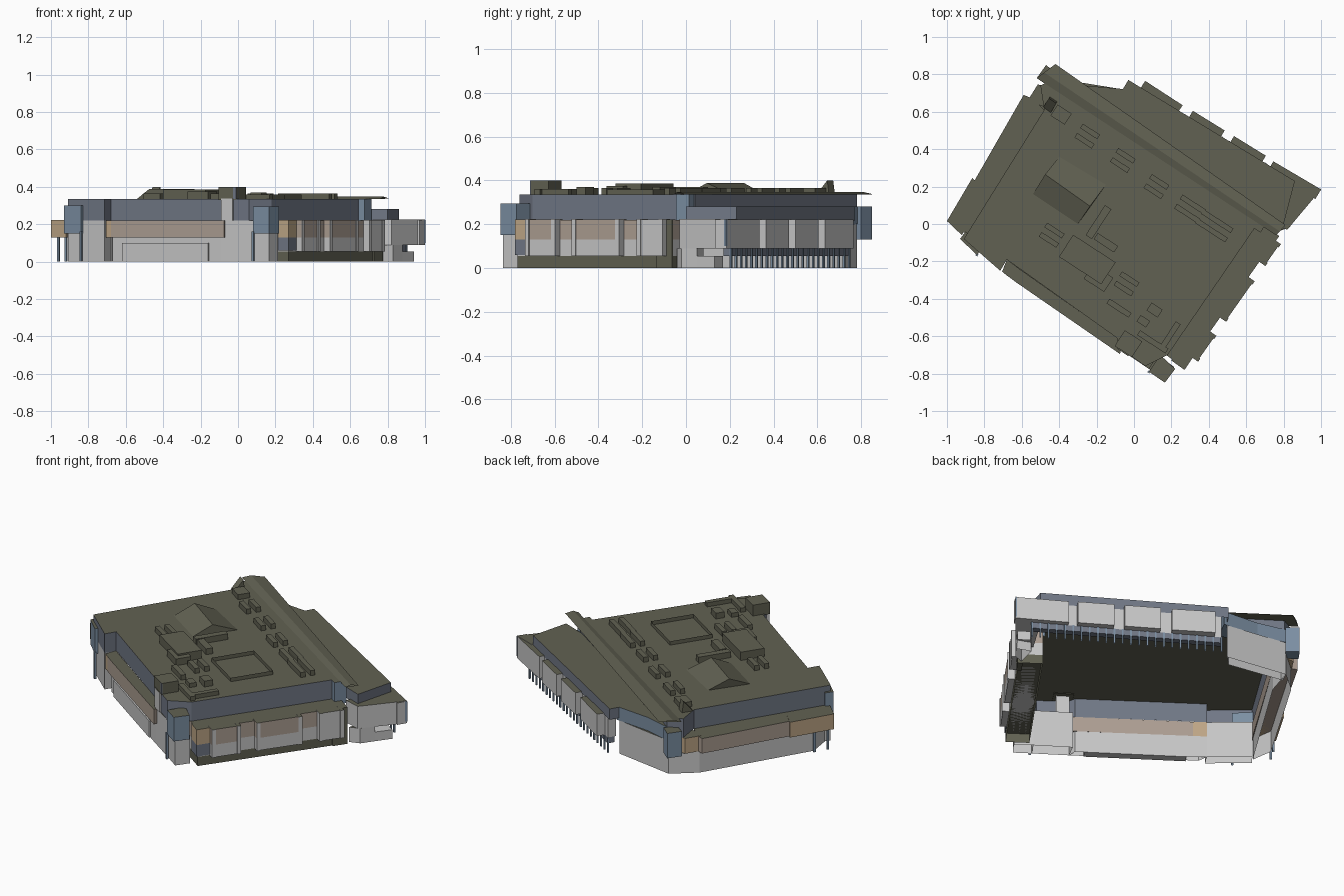
import bpy, bmesh, math
from mathutils import Vector

cube = bpy.data.objects.get("Cube")
if cube:
    bpy.data.objects.remove(cube, do_unlink=True)


def material(name, rgb):
    m = bpy.data.materials.new(name)
    m.use_nodes = True
    m.diffuse_color = (*rgb, 1)
    bsdf = next(n for n in m.node_tree.nodes if n.type == 'BSDF_PRINCIPLED')
    bsdf.inputs["Base Color"].default_value = (*rgb, 1)
    return m


OLIVE = material("olive_roof", (.12, .12, .085))
GREY = material("light_grey_wall", (.57, .57, .57))
BLUE = material("slate_blue_wall", (.165, .188, .238))
STEEL = material("steel_blue_panel", (.20, .275, .365))
MAUVE = material("dusty_beige_wall", (.42, .345, .29))
TAN = material("tan_panel", (.52, .385, .24))


def finish(name, bm, mats):
    bmesh.ops.recalc_face_normals(bm, faces=bm.faces)
    mesh = bpy.data.meshes.new(name)
    bm.to_mesh(mesh)
    bm.free()
    for m in mats:
        mesh.materials.append(m)
    ob = bpy.data.objects.new(name, mesh)
    bpy.context.collection.objects.link(ob)


def prism(name, pts, z0, z1, wall, top=OLIVE, bottom=False):
    """Upright block on a plan outline; open below unless bottom is set."""
    bm = bmesh.new()
    lo = [bm.verts.new((x, y, z0)) for x, y in pts]
    hi = [bm.verts.new((x, y, z1)) for x, y in pts]
    n = len(pts)
    for i in range(n):
        j = (i + 1) % n
        bm.faces.new((lo[i], lo[j], hi[j], hi[i]))
    if top:
        bm.faces.new(hi).material_index = 1
    if bottom:
        bm.faces.new(lo[::-1])
    finish(name, bm, [wall, top or wall])


def strip(name, a, b, depth, z0, z1, wall, top=OLIVE, bottom=True, out=0):
    """Block along the line a-b, reaching depth to the left of it."""
    a, b = Vector(a), Vector(b)
    d = (b - a).normalized()
    side = Vector((-d.y, d.x))
    a, b = a - side * out, b - side * out
    prism(name, [a, b, b + side * (depth + out), a + side * (depth + out)],
          z0, z1, wall, top, bottom)


def box(name, x, y, lx, ly, z0, z1, wall=OLIVE, top=OLIVE):
    """Roof box turned to the building's main direction."""
    c, s = math.cos(math.radians(-33)), math.sin(math.radians(-33))
    pts = [(x + c * i * lx / 2 - s * j * ly / 2, y + s * i * lx / 2 + c * j * ly / 2)
           for i, j in ((-1, -1), (1, -1), (1, 1), (-1, 1))]
    prism(name, pts, z0, z1, wall, top)


def post(name, x, y, z1, width=.012):
    box(name, x, y, width, width, 0, z1, STEEL, STEEL)


def wedge(name, verts):
    """Ridge shape: two foot points, two ridge points, two rear points."""
    bm = bmesh.new()
    v = [bm.verts.new(p) for p in verts]
    for f in ((0, 1, 2, 3), (3, 2, 5, 4), (0, 3, 4), (1, 5, 2)):
        bm.faces.new([v[i] for i in f])
    finish(name, bm, [OLIVE])


ROOF = .335

# Upper storey with the main roof
prism("upper_storey", [(-.91, -.08), (-.715, -.25), (-.68, -.19), (-.09, -.61),
                       (-.08, -.66), (.06, -.76), (.18, -.70), (.64, -.03),
                       (.68, .04), (-.42, .78), (-.50, .74), (-.48, .61)],
      .22, ROOF, BLUE)

# Long folded roof strip along the back edge
bm = bmesh.new()
left = [(-.52, .78, ROOF), (-.48, .81, .347), (-.42, .855, .337)]
right = [(.76, -.06, ROOF), (.78, -.04, .347), (.81, -.005, .337)]
lv = [bm.verts.new(p) for p in left]
rv = [bm.verts.new(p) for p in right]
for i in range(2):
    bm.faces.new((lv[i], rv[i], rv[i + 1], lv[i + 1]))
bm.faces.new((lv[0], lv[2], rv[2], rv[0]))
finish("roof_strip", bm, [OLIVE])
prism("back_corner_panel", [(-.52, .78), (-.46, .74), (-.41, .80), (-.47, .85)],
      .13, .28, STEEL, bottom=True)
box("side_column", .67, 0, .06, .07, .2, ROOF, STEEL)

# Left side terrace
prism("left_base", [(-.91, .08), (-.89, -.05), (-.48, .61), (-.43, .78), (-.56, .67)],
      0, .13, GREY)
prism("left_terrace", [(-.98, .01), (-.89, -.06), (-.48, .61), (-.54, .67), (-.59, .69)],
      .13, .22, MAUVE, bottom=True)
prism("left_corner_bay", [(-1, .016), (-.92, -.06), (-.80, .18), (-.865, .245)],
      .13, .222, TAN, bottom=True)
prism("left_back_bay", [(-.565, .665), (-.47, .62), (-.43, .74), (-.515, .745)],
      .13, .222, TAN, bottom=True)
for x, y in ((-.96, .02), (-.92, .09)):
    post("left_post", x, y, .13)

# Front left corner and long front bay
prism("front_left_base", [(-.91, -.08), (-.715, -.25), (-.68, -.19), (-.87, -.03)],
      0, .22, GREY)
prism("front_left_panel", [(-.93, -.08), (-.84, -.165), (-.81, -.13), (-.90, -.04)],
      .15, .30, STEEL, bottom=True)
post("front_left_post", -.84, -.165, .16)
prism("front_base", [(-.67, -.25), (-.09, -.66), (-.09, -.61), (-.68, -.19)],
      0, .13, GREY)
prism("front_bay", [(-.68, -.275), (-.63, -.312), (-.075, -.695), (-.06, -.63), (-.62, -.235)],
      .13, .22, MAUVE, bottom=True)
prism("front_bay_end", [(-.705, -.255), (-.68, -.275), (-.62, -.235), (-.68, -.19)],
      .13, .22, TAN, bottom=True)
strip("front_plinth", (-.62, -.30), (-.16, -.62), .05, 0, .10, GREY, GREY)

# Front pillar and right front corner
prism("front_pillar", [(-.09, -.66), (.08, -.775), (.13, -.70), (-.05, -.58)],
      0, .22, GREY)
prism("front_pillar_top", [(-.092, -.665), (-.03, -.707), (.01, -.65), (-.05, -.61)],
      .22, .338, GREY)
prism("corner_base", [(.08, -.775), (.165, -.835), (.215, -.765), (.13, -.70)],
      0, .17, GREY)
prism("corner_panel", [(.08, -.79), (.165, -.848), (.22, -.775), (.14, -.70)],
      .15, .295, STEEL, bottom=True)
post("corner_post", .08, -.79, .16)
box("chimney", -.03, -.64, .11, .10, .33, .40)
strip("chimney_front", (-.103, -.652), (-.011, -.712), .005, .336, .40, BLUE)

# Right side terrace with projecting bays and fins
A, B = Vector((.27, -.77)), Vector((.77, -.06))
strip("right_plinth", A, B, .13, 0, .055, OLIVE, bottom=False)
strip("right_lower_wall", A, B, .13, .055, .13, GREY)
strip("right_terrace", A, B, .13, .13, .22, MAUVE)
for t0, t1, upper in ((.08, .25, MAUVE), (.38, .66, MAUVE), (.80, .94, GREY)):
    a, b = A.lerp(B, t0), A.lerp(B, t1)
    strip("bay_lower", a, b, .02, .055, .13, GREY, out=.035)
    strip("bay_upper", a, b, .02, .13, .222, upper, out=.035)
    for t in (t0, t1):
        p = A.lerp(B, t)
        strip("fin", p, p + (B - A) * .025, .02, .055, .223, GREY, out=.04)
strip("right_end_plate", A.lerp(B, .90), B, .02, 0, .221, OLIVE, out=.008)
corner = [(.20, -.73), (.27, -.78), (.33, -.69), (.24, -.62)]
prism("right_corner_lower", corner, .06, .13, BLUE, bottom=True)
prism("right_corner_upper", corner, .13, .222, TAN)

# Back wing: raised roof, grey bays, beam and row of posts
prism("wing_storey", [(-.06, .72), (-.03, .77), (.86, .23), (.80, .0), (.62, .07), (-.15, .60)],
      .215, .28, BLUE)
F, G = Vector((.90, .205)), Vector((.0, .745))
strip("wing_wall", F, G, .05, .09, .22, GREY)
strip("wing_beam", F, G, .04, .055, .09, BLUE, BLUE)
for a, b in (((1.0, .185), (.745, .335)), ((.705, .365), (.535, .47)),
             ((.485, .50), (.315, .605)), ((.26, .635), (.06, .765))):
    strip("wing_bay", a, b, .06, .09, .222, GREY)
for i in range(24):
    p = F.lerp(G, i / 23)
    post("wing_post", p.x, p.y, .09, .009)

# End of the wing
E, H = Vector((.82, -.03)), Vector((1.0, .185))
prism("wing_end_bay", [E, H, (.86, .235), (.72, .0)], .09, .224, GREY, bottom=True)
strip("wing_end_panel", E.lerp(H, .84), H, .008, .10, .222, STEEL, STEEL, out=.002)
prism("wing_end_base", [(.77, -.04), (.83, -.02), (.88, .05), (.80, .08)],
      0, .09, GREY)
prism("wing_end_step", [(.88, .05), (.94, .13), (.88, .17), (.80, .08)],
      0, .055, GREY, GREY)

# Slanted back wall between the wing and the left side
prism("slanted_wall", [(-.06, .72), (-.43, .78), (-.46, .72), (-.12, .66)],
      0, .2, GREY)
prism("slanted_parapet", [(-.04, .72), (-.26, .74), (-.45, .79), (-.44, .70), (-.1, .60)],
      .2, .28, STEEL, bottom=True)

# Ridge-shaped roof light and the wedge near the back corner
wedge("roof_light", [(-.54, .16, ROOF), (-.30, 0, ROOF), (-.235, .095, .388),
                     (-.475, .265, .388), (-.40, .36, ROOF), (-.15, .21, ROOF)])
wedge("roof_wedge", [(-.485, .625, ROOF), (-.445, .595, ROOF), (-.415, .645, .40),
                     (-.455, .672, .40), (-.45, .68, ROOF), (-.41, .653, ROOF)])
box("roof_hood", -.39, .585, .09, .07, ROOF, .365)

# Large roof boxes and an open square rim
box("roof_plant", -.25, -.19, .27, .14, ROOF, .385)
box("roof_plant_step", -.19, -.29, .13, .09, ROOF, .375)
box("roof_rim", .155, -.18, .28, .25, ROOF, .358, OLIVE, None)
box("roof_duct_long", -.19, .01, .04, .19, ROOF, .37)
box("roof_duct_short", -.15, -.10, .13, .04, ROOF, .37)
box("corner_duct_long", .19, -.60, .03, .17, ROOF, .36)
box("corner_duct_short", .10, -.63, .18, .03, ROOF, .36)
box("corner_box", .11, -.46, .07, .05, ROOF, .37)
box("corner_box_small", .05, -.52, .06, .04, ROOF, .36)

# Repeated pairs of small vents
for x, y, length in ((-.25, .47, .11), (-.06, .34, .11), (.12, .20, .11),
                     (.30, .08, .15), (.43, -.01, .19),
                     (-.44, -.06, .11), (-.04, -.32, .11)):
    for k in (-1, 1):
        box("roof_vent", x + k * .015, y + k * .025, length, .028, ROOF, .365)
box("single_vent", -.08, -.45, .14, .03, ROOF, .365)
